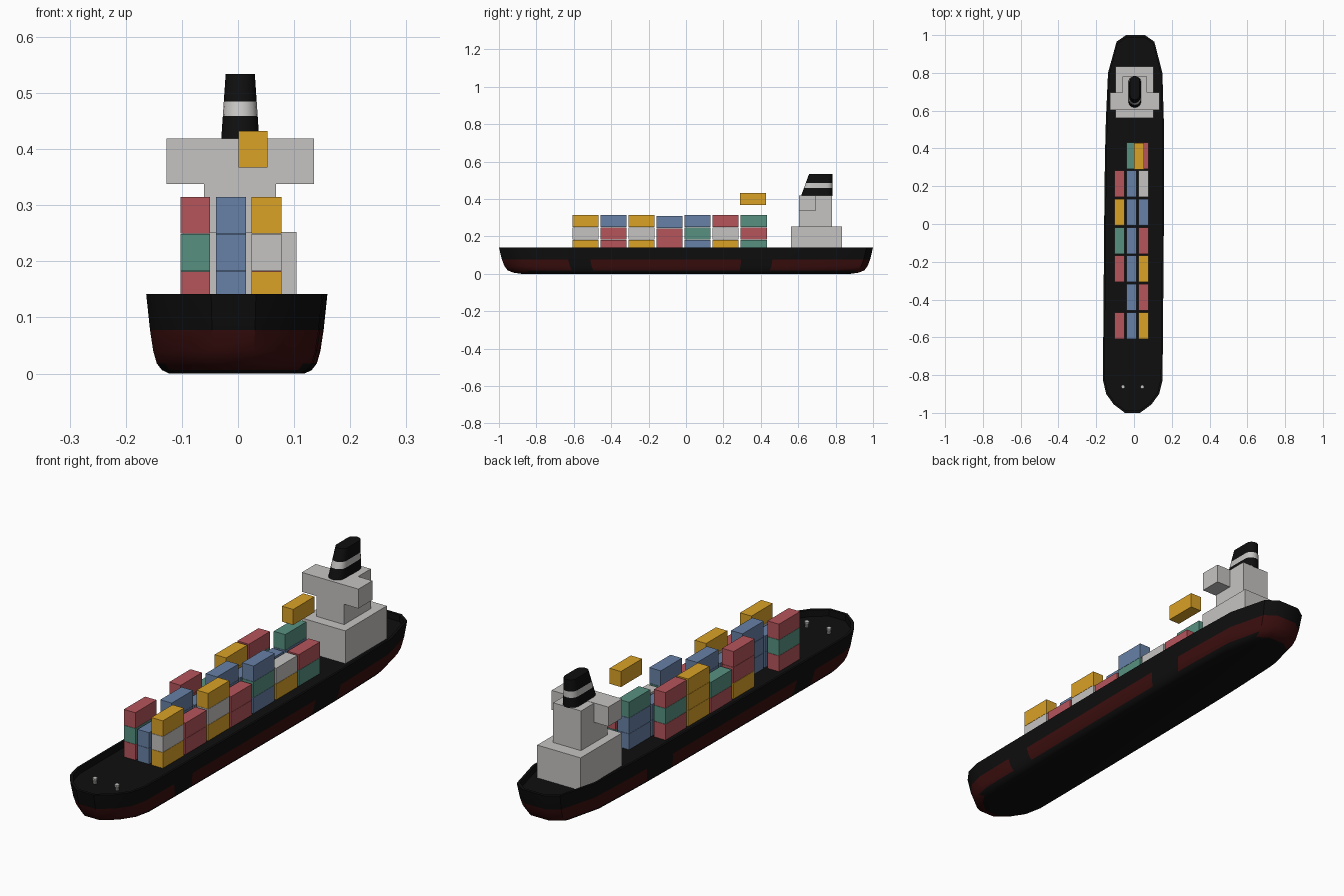
import bpy, bmesh, math

if "Cube" in bpy.data.objects:
    bpy.data.objects.remove(bpy.data.objects["Cube"])


def mat(name, r, g, b):
    m = bpy.data.materials.new(name)
    m.diffuse_color = (r, g, b, 1)
    m.use_nodes = True
    m.node_tree.nodes["Principled BSDF"].inputs["Base Color"].default_value = m.diffuse_color
    return m


BLACK = mat("hull_black", 0.0045, 0.0045, 0.0045)
MAROON = mat("dark_red", 0.045, 0.0045, 0.0045)
WHITE = mat("off_white", 0.56, 0.55, 0.54)
COLOURS = {
    "r": mat("red", 0.46, 0.09, 0.105),
    "b": mat("blue", 0.135, 0.22, 0.38),
    "g": mat("green", 0.095, 0.285, 0.22),
    "y": mat("yellow", 0.70, 0.36, 0.02),
    "w": WHITE,
}


def finish(name, bm, mats, smooth=False):
    bmesh.ops.recalc_face_normals(bm, faces=bm.faces)
    me = bpy.data.meshes.new(name)
    bm.to_mesh(me)
    bm.free()
    for m in mats:
        me.materials.append(m)
    ob = bpy.data.objects.new(name, me)
    bpy.context.collection.objects.link(ob)
    if smooth:
        bpy.context.view_layer.objects.active = ob
        ob.select_set(True)
        bpy.ops.object.shade_smooth_by_angle(angle=math.radians(35))
        ob.select_set(False)
    return ob


def box(name, x0, x1, y0, y1, z0, z1, m):
    bm = bmesh.new()
    bmesh.ops.create_cube(bm, size=1)
    for v in bm.verts:
        v.co.x = x0 + (v.co.x + 0.5) * (x1 - x0)
        v.co.y = y0 + (v.co.y + 0.5) * (y1 - y0)
        v.co.z = z0 + (v.co.z + 0.5) * (z1 - z0)
    return finish(name, bm, [m])


def loft(bm, rings, rule):
    """Skin a list of closed rings, cap both ends, colour faces by rule(level, centre)."""
    vs = [[bm.verts.new(p) for p in ring] for ring in rings]
    n = len(vs[0])
    for k in range(len(vs) - 1):
        for i in range(n):
            j = (i + 1) % n
            f = bm.faces.new((vs[k][i], vs[k][j], vs[k + 1][j], vs[k + 1][i]))
            f.material_index = rule(k, f.calc_center_median())
    bm.faces.new(vs[0])
    bm.faces.new(vs[-1])


# Hull: half outline from bow to stern, mirrored, lofted up from the keel
half = [(0.04, -1.0), (0.10, -0.955), (0.14, -0.90), (0.157, -0.83), (0.158, -0.64),
        (0.158, -0.52), (0.158, 0.0), (0.157, 0.30), (0.155, 0.47), (0.153, 0.56),
        (0.144, 0.80), (0.10, 0.965), (0.05, 1.0)]
outline = half + [(-x, y) for x, y in reversed(half)]
# height, width scale, length scale; the last two rows form the sunken deck
levels = [(0.0, 0.74, 0.88), (0.006, 0.82, 0.92), (0.018, 0.88, 0.953),
          (0.04, 0.92, 0.97), (0.078, 0.957, 0.985), (0.142, 1, 1),
          (0.142, 0.94, 0.988), (0.115, 0.94, 0.988)]
rings = [[(x * sx + 0.008 * y, y * sy, z) for x, y in outline] for z, sx, sy in levels]


def hull_colour(k, c):
    # dark red patches under the waterline, with two black gaps
    gap = -0.62 < c.y < -0.52 or 0.30 < c.y < 0.46
    low = 1 if abs(c.y) > 0.83 else 2
    return 1 if low <= k <= 3 and not gap else 0


bm = bmesh.new()
loft(bm, rings, hull_colour)
finish("hull", bm, [BLACK, MAROON], True)

# Superstructure
box("deckhouse", -0.097, 0.104, 0.561, 0.835, 0.112, 0.252, WHITE)
box("tower", -0.061, 0.068, 0.605, 0.781, 0.25, 0.418, WHITE)
box("bridge", -0.127, 0.135, 0.603, 0.695, 0.338, 0.419, WHITE)

# Funnel: tapered capsule section with a pale stripe
rings = []
for z in (0.416, 0.459, 0.485, 0.534):
    t = (z - 0.416) / 0.118
    r = 0.034 - 0.008 * t
    y0, y1 = 0.615 + 0.043 * t + r, 0.784 - r
    ring = []
    for i in range(9):
        a = math.pi * i / 8
        ring.append((0.004 + r * math.cos(a), y1 + r * math.sin(a), z))
    for i in range(9):
        a = math.pi + math.pi * i / 8
        ring.append((0.004 + r * math.cos(a), y0 + r * math.sin(a), z))
    rings.append(ring)
bm = bmesh.new()
loft(bm, rings, lambda k, c: 1 if k == 1 else 0)
finish("funnel", bm, [BLACK, WHITE], True)

# Containers: (left, middle, right) stacks for each row, listed bottom to top
rows = [("rgr", "bb", "ywy"), ("", "bbb", "rr"), ("yrr", "bb", "ywy"),
        ("rg", "bbb", "rr"), ("yyy", "bb", "bgb"), ("rgr", "bb", "yw"),
        ("", "bbg", "gr")]
for r, stacks in enumerate(rows):
    yc = -0.538 + 0.15 * r
    for c, stack in enumerate(stacks):
        xc = -0.0125 + 0.0635 * (c - 1)
        for k, key in enumerate(stack):
            z = 0.1165 + 0.0665 * k - (0.005 if r == 3 else 0)
            box(f"container_{r}_{c}_{k}", xc - 0.0265, xc + 0.0265,
                yc - 0.07, yc + 0.07, z, z + 0.0655, COLOURS[key])
# Container hanging in the air
box("lifted_container", 0.001, 0.053, 0.289, 0.429, 0.367, 0.432, COLOURS["y"])

# Mooring posts on the foredeck
for side, x in (("left", -0.058), ("right", 0.044)):
    bm = bmesh.new()
    for rad, z0, z1 in ((0.007, 0.113, 0.130), (0.010, 0.130, 0.138)):
        loft(bm, [[(x + rad * math.cos(math.tau * i / 10),
                    -0.862 + rad * math.sin(math.tau * i / 10), z) for i in range(10)]
                  for z in (z0, z1)], lambda k, c: 0)
    finish(f"mooring_post_{side}", bm, [WHITE], True)
